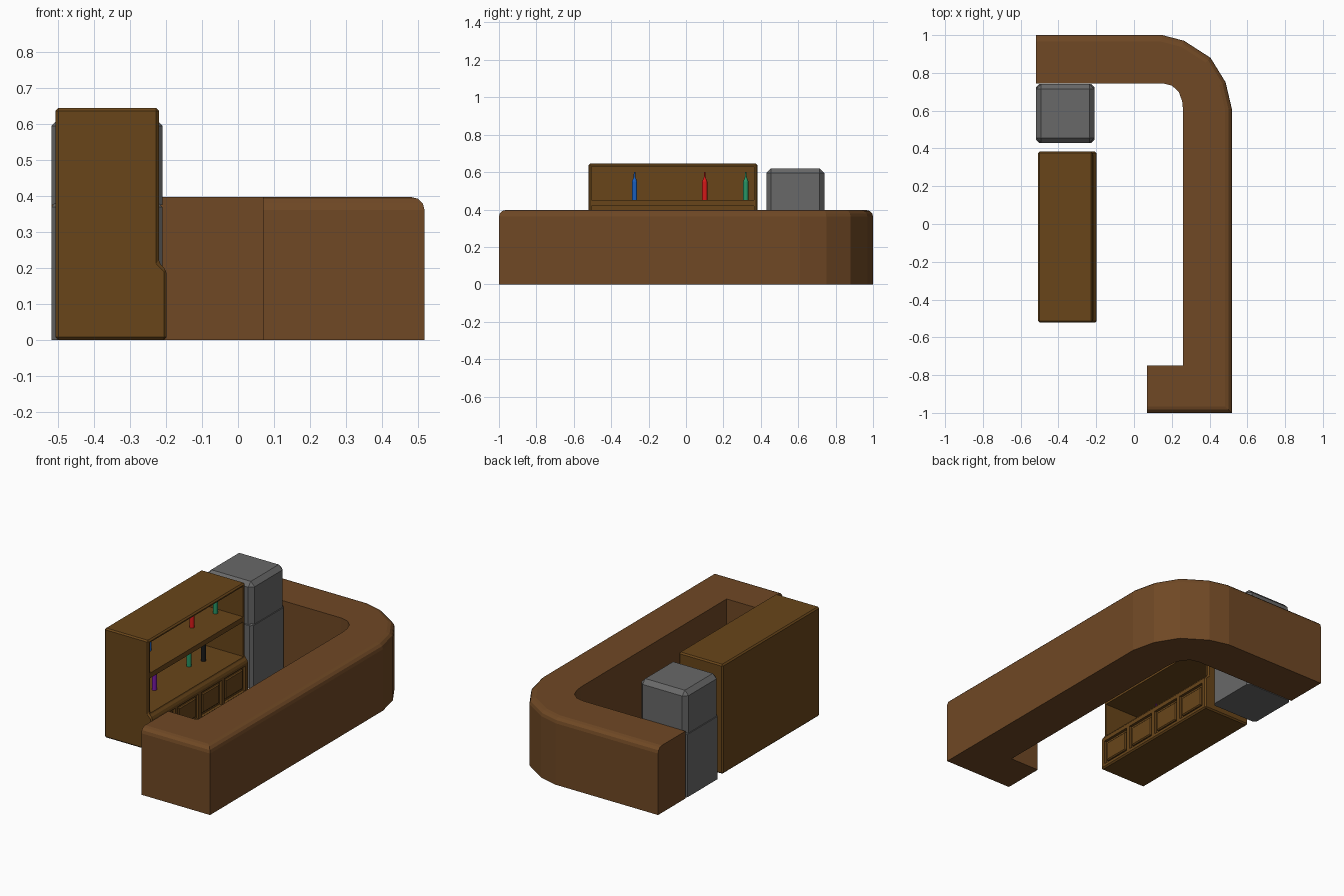
import bpy, bmesh, math

if "Cube" in bpy.data.objects:
    bpy.data.objects.remove(bpy.data.objects["Cube"])


def material(name, rgb):
    m = bpy.data.materials.new(name)
    m.diffuse_color = (*rgb, 1)
    m.use_nodes = True
    m.node_tree.nodes["Principled BSDF"].inputs["Base Color"].default_value = m.diffuse_color
    return m


COUNTER = material("counter wood", (0.16, 0.065, 0.018))
SHELF = material("shelf wood", (0.14, 0.06, 0.01))
METAL = material("dark metal", (0.14, 0.14, 0.14))


def finish(name, bm, mat=None):
    bmesh.ops.recalc_face_normals(bm, faces=bm.faces[:])
    me = bpy.data.meshes.new(name)
    bm.to_mesh(me)
    bm.free()
    ob = bpy.data.objects.new(name, me)
    bpy.context.collection.objects.link(ob)
    if mat:
        me.materials.append(mat)
    return ob


def prism(points, direction):
    bm = bmesh.new()
    face = bm.faces.new([bm.verts.new(p) for p in points])
    new = bmesh.ops.extrude_face_region(bm, geom=[face])["geom"]
    bmesh.ops.translate(bm, vec=direction,
                        verts=[v for v in new if isinstance(v, bmesh.types.BMVert)])
    bmesh.ops.recalc_face_normals(bm, faces=bm.faces[:])
    return bm


def box(x0, x1, y0, y1, z0, z1):
    return prism([(x0, y0, z0), (x1, y0, z0), (x1, y1, z0), (x0, y1, z0)], (0, 0, z1 - z0))


def bevel(bm, edges, width, segments=1):
    bmesh.ops.bevel(bm, geom=edges, offset=width, segments=segments,
                    profile=0.5, affect='EDGES', clamp_overlap=True)


# Hooked bar counter, rounded along its outer top edge
H = 0.397
outer = [(-0.518, 1), (0.15, 1), (0.265, 0.97), (0.405, 0.88), (0.485, 0.75),
         (0.518, 0.61), (0.518, -1), (0.07, -1)]
inner = [(0.07, -0.75), (0.26, -0.75), (0.26, 0.6), (0.255, 0.65), (0.237, 0.7),
         (0.2, 0.733), (0.15, 0.745), (-0.518, 0.745)]
bm = prism([(x, y, 0) for x, y in outer + inner], (0, 0, H))
is_outer = lambda v: any(math.hypot(v.co.x - x, v.co.y - y) < 1e-4 for x, y in outer)
rim = [e for e in bm.edges if all(v.co.z > H - 1e-4 and is_outer(v) for v in e.verts)]
bevel(bm, rim, 0.035, 3)
finish("bar_counter", bm, COUNTER)

# Fridge: tall lower body with a smaller freezer on top
for name, z0, z1 in (("fridge_body", 0, 0.385), ("fridge_freezer", 0.375, 0.62)):
    bm = box(-0.518, -0.21, 0.43, 0.74, z0, z1)
    edges = [e for e in bm.edges if max(v.co.z for v in e.verts) > z0 + 0.01]
    bevel(bm, edges, 0.025 if z0 else 0.015)
    finish(name, bm, METAL)

# Bottle cabinet: side profile extruded along y, edges softened
profile = [(-0.507, 0), (-0.198, 0), (-0.198, 0.193), (-0.22, 0.215),
           (-0.22, 0.645), (-0.507, 0.645)]
bm = prism([(x, -0.522, z) for x, z in profile], (0, 0.905, 0))
bevel(bm, bm.edges[:], 0.008)
cabinet = finish("bottle_cabinet", bm, SHELF)

# Shelf openings and door recesses
Y0, Y1 = -0.505, 0.363
cuts = [(-0.485, -0.1, Y0, Y1, 0.45, 0.63), (-0.485, -0.1, Y0, Y1, 0.216, 0.42)]
step = (Y1 - Y0) / 4
doors = [(Y0 + i * step + 0.012, Y0 + (i + 1) * step - 0.012) for i in range(4)]
cuts += [(-0.214, -0.1, a, b, 0.025, 0.17) for a, b in doors]
bpy.context.view_layer.objects.active = cabinet
for c in cuts:
    cutter = finish("cutter", box(*c))
    cutter.hide_render = True
    mod = cabinet.modifiers.new("opening", 'BOOLEAN')
    mod.operation = 'DIFFERENCE'
    mod.solver = 'EXACT'
    mod.object = cutter
    bpy.ops.object.modifier_apply(modifier=mod.name)
    bpy.data.objects.remove(cutter)

# Raised door panels
for i, (a, b) in enumerate(doors):
    bm = box(-0.216, -0.202, a + 0.015, b - 0.015, 0.04, 0.155)
    bevel(bm, [e for e in bm.edges if all(v.co.x > -0.21 for v in e.verts)], 0.006)
    finish(f"door_panel_{i + 1}", bm, SHELF)


# Bottles: turned profile with a thin neck
def bottle(name, x, y, z, rgb):
    rings = [(0.014, 0), (0.014, 0.1), (0.005, 0.122), (0.004, 0.15)]
    n = 12
    bm = bmesh.new()
    loops = [[bm.verts.new((x + r * math.cos(2 * math.pi * k / n),
                            y + r * math.sin(2 * math.pi * k / n), z + h))
              for k in range(n)] for r, h in rings]
    for lo, hi in zip(loops, loops[1:]):
        for k in range(n):
            j = (k + 1) % n
            bm.faces.new((lo[k], lo[j], hi[j], hi[k]))
    bm.faces.new(loops[0])
    bm.faces.new(loops[-1])
    finish(name, bm, material(name, rgb))


bottle("blue_bottle", -0.39, -0.275, 0.45, (0.01, 0.12, 0.55))
bottle("red_bottle", -0.37, 0.1, 0.45, (0.7, 0.01, 0.01))
bottle("green_bottle_upper", -0.37, 0.32, 0.45, (0.02, 0.3, 0.13))
bottle("purple_bottle", -0.37, -0.25, 0.216, (0.2, 0.01, 0.4))
bottle("green_bottle_lower", -0.39, 0.1, 0.216, (0.02, 0.3, 0.13))
bottle("black_bottle", -0.365, 0.2, 0.216, (0.01, 0.01, 0.01))
